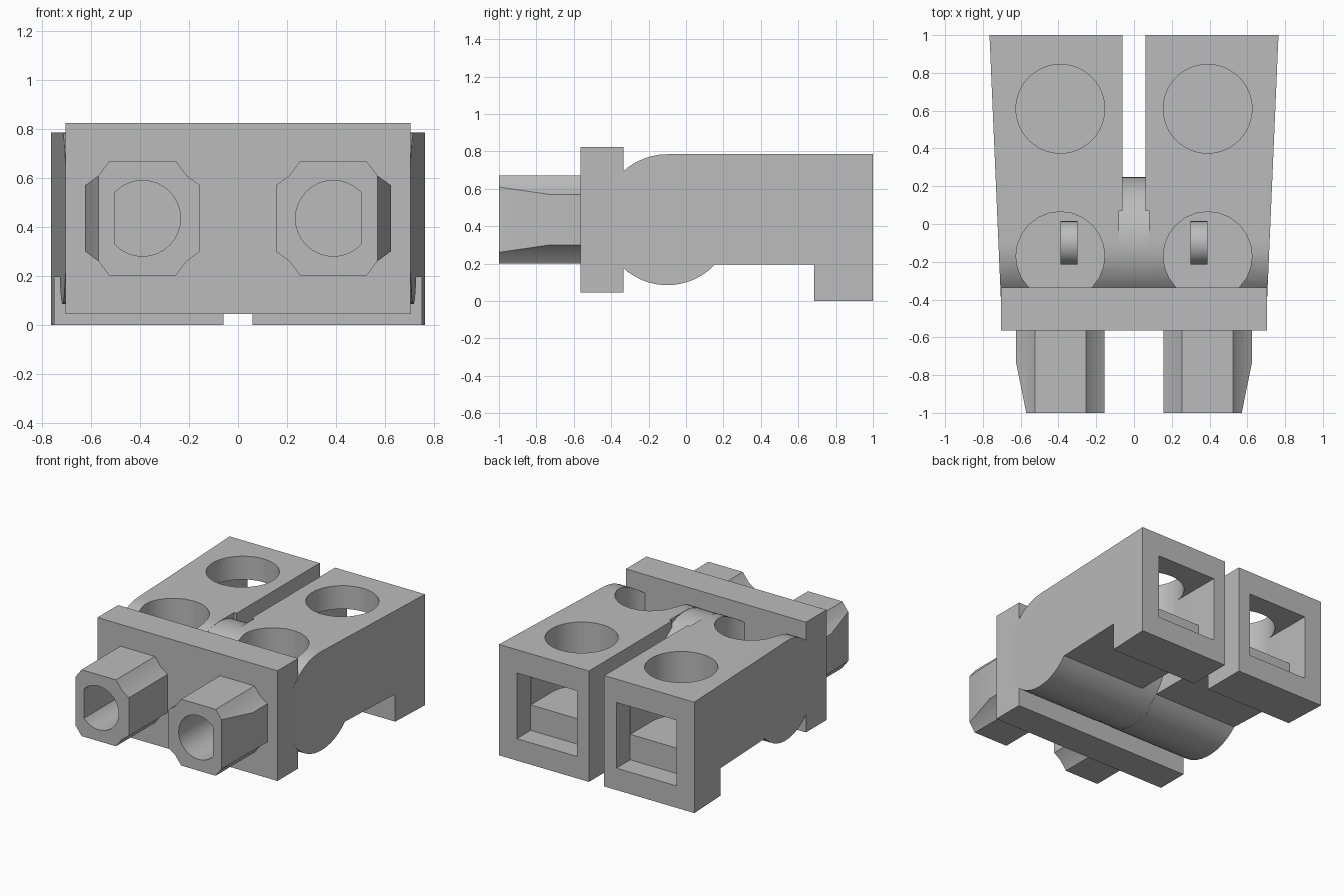
import bpy, bmesh, math
from mathutils import Matrix, Vector

old = bpy.data.objects.get("Cube")
if old:
    bpy.data.objects.remove(old, do_unlink=True)

grey = bpy.data.materials.new("plain_grey")
grey.use_nodes = True
grey.diffuse_color = (0.5, 0.5, 0.5, 1)
grey.node_tree.nodes["Principled BSDF"].inputs["Base Color"].default_value = (0.5, 0.5, 0.5, 1)

AXIS_Y, AXIS_Z, DRUM_R = -0.10, 0.435, 0.35
BORE_X = 0.39


def finish(name, bm):
    bmesh.ops.recalc_face_normals(bm, faces=bm.faces)
    mesh = bpy.data.meshes.new(name)
    bm.to_mesh(mesh)
    bm.free()
    mesh.materials.append(grey)
    obj = bpy.data.objects.new(name, mesh)
    bpy.context.collection.objects.link(obj)
    return obj


def box(name, x, y, z):
    bm = bmesh.new()
    size = [b - a for a, b in (x, y, z)]
    mid = [(a + b) / 2 for a, b in (x, y, z)]
    bmesh.ops.create_cube(bm, size=1, matrix=Matrix.Translation(mid) @ Matrix.Diagonal(size + [1]))
    return finish(name, bm)


def cylinder(name, centre, radius, length, axis, sides=48):
    bm = bmesh.new()
    turn = Vector((0, 0, 1)).rotation_difference(Vector(axis)).to_matrix().to_4x4()
    bmesh.ops.create_cone(bm, cap_ends=True, segments=sides, radius1=radius, radius2=radius,
                          depth=length, matrix=Matrix.Translation(centre) @ turn)
    return finish(name, bm)


def prism(name, first, second):
    """Join two matching closed outlines into a solid."""
    bm = bmesh.new()
    a = [bm.verts.new(p) for p in first]
    b = [bm.verts.new(p) for p in second]
    bm.faces.new(a)
    bm.faces.new(b)
    for i in range(len(a)):
        j = (i + 1) % len(a)
        bm.faces.new((a[i], a[j], b[j], b[i]))
    return finish(name, bm)


def carve(obj, cutters):
    """Subtract the cutters and keep the result as plain geometry."""
    for c in cutters:
        m = obj.modifiers.new("cut", 'BOOLEAN')
        m.operation, m.solver, m.object = 'DIFFERENCE', 'EXACT', c
    bpy.context.view_layer.update()
    graph = bpy.context.evaluated_depsgraph_get()
    mesh = bpy.data.meshes.new_from_object(obj.evaluated_get(graph))
    obj.modifiers.clear()
    obj.data = mesh
    for c in cutters:
        bpy.data.objects.remove(c, do_unlink=True)


def smooth(obj):
    bpy.ops.object.select_all(action='DESELECT')
    obj.select_set(True)
    bpy.context.view_layer.objects.active = obj
    bpy.ops.object.shade_smooth_by_angle(angle=math.radians(25))


# Side outline of a housing: round nose, flat top, rear foot
start, end = math.radians(90), math.radians(317)
nose = [(AXIS_Y + DRUM_R * math.cos(start + (end - start) * i / 32),
         AXIS_Z + DRUM_R * math.sin(start + (end - start) * i / 32)) for i in range(33)]
outline = nose + [(0.685, 0.195), (0.685, 0), (1, 0), (1, 0.785)]

# Plug cross-section quarter, mirrored around its centre
quarter = [(0.235, 0.135), (0.18, 0.175), (0.135, 0.235)]
section = (quarter + [(-x, z) for x, z in reversed(quarter)]
           + [(-x, -z) for x, z in quarter] + [(x, -z) for x, z in reversed(quarter)])

for s, side in ((1, "left"), (-1, "right")):
    def span(a, b):
        return tuple(sorted((s * a, s * b)))

    # Housing with tapered outer wall, rear socket and two round openings
    housing = prism(side + "_housing",
                    [(s * 0.06, y, z) for y, z in outline],
                    [(s * (0.722 + 0.043 * y), y, z) for y, z in outline])
    cuts = [
        box("socket_cutter", span(0.155, 0.625), (0.845, 1.1), (0.155, 0.62)),
        box("channel_cutter", span(0.156, 0.624), (0.61, 0.9), (0.335, 0.62)),
        cylinder("rear_opening_cutter", (s * BORE_X, 0.61, 0.635), 0.235, 0.6, (0, 0, 1)),
        cylinder("front_opening_cutter", (s * BORE_X, -0.17, 0.6), 0.235, 0.6, (0, 0, 1), 24),
        box("hinge_gap_cutter", span(0, 0.08), (-0.6, 0.07), (0.04, 0.9)),
    ]
    carve(housing, cuts)
    smooth(housing)

    # Pin across the front opening
    pin = cylinder(side + "_pin", (s * 0.345, AXIS_Y, AXIS_Z), 0.115, 0.09, (1, 0, 0), 32)
    smooth(pin)

    # Plug with a bevelled outer side and a D-shaped bore
    plug = prism(side + "_plug",
                 [(s * BORE_X + x, -1, AXIS_Z + z) for x, z in section],
                 [(s * BORE_X + x, -0.5, AXIS_Z + z) for x, z in section])
    wedge = [(0.625, -0.73), (0.5605, -1.05), (0.8, -1.05), (0.8, -0.73)]
    bore = cylinder("bore_cutter", (s * BORE_X, -0.8, AXIS_Z), 0.155, 0.6, (0, 1, 0), 32)
    carve(bore, [box("flat_cutter", span(0.505, 0.7), (-1.3, 0), (0.1, 0.8))])
    carve(plug, [prism("wedge_cutter", [(s * x, y, 0.1) for x, y in wedge],
                       [(s * x, y, 0.8) for x, y in wedge]), bore])
    smooth(plug)

# Front plate
box("front_plate", (-0.705, 0.705), (-0.565, -0.335), (0.045, 0.825))

# Round hinge drum between the two housings
drum = cylinder("hinge_drum", (0, AXIS_Y, AXIS_Z), DRUM_R - 0.002, 0.16, (1, 0, 0), 64)
smooth(drum)
